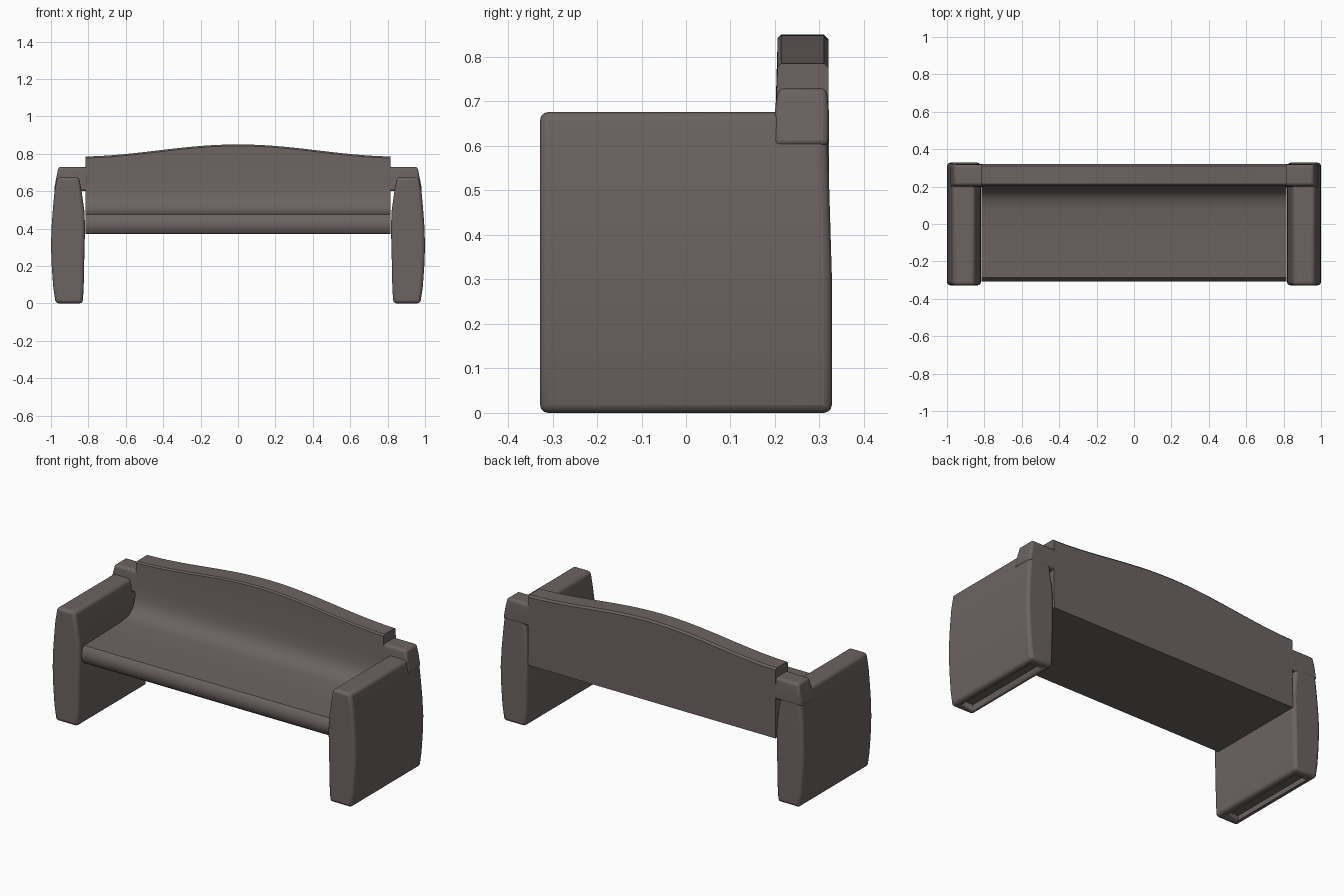
import bpy, bmesh, math

if "Cube" in bpy.data.objects:
    bpy.data.objects.remove(bpy.data.objects["Cube"])

mat = bpy.data.materials.new("warm grey plastic")
mat.diffuse_color = (0.150, 0.125, 0.122, 1)
mat.use_nodes = True
mat.node_tree.nodes["Principled BSDF"].inputs["Base Color"].default_value = mat.diffuse_color


def loft(name, sections, bevel, segments=3):
    """Skin a list of equal-length closed sections, cap the ends, round the edges."""
    bm = bmesh.new()
    rings = [[bm.verts.new(p) for p in s] for s in sections]
    n = len(rings[0])
    for a, b in zip(rings, rings[1:]):
        for i in range(n):
            j = (i + 1) % n
            bm.faces.new((a[i], a[j], b[j], b[i]))
    bm.faces.new(rings[0])
    bm.faces.new(rings[-1])
    bmesh.ops.recalc_face_normals(bm, faces=bm.faces)
    me = bpy.data.meshes.new(name)
    bm.to_mesh(me)
    bm.free()
    ob = bpy.data.objects.new(name, me)
    bpy.context.collection.objects.link(ob)
    me.materials.append(mat)
    if bevel:
        mod = ob.modifiers.new("round", 'BEVEL')
        mod.width, mod.segments = bevel, segments
        mod.limit_method, mod.angle_limit = 'ANGLE', math.radians(35)
    bpy.ops.object.select_all(action='DESELECT')
    ob.select_set(True)
    bpy.context.view_layer.objects.active = ob
    bpy.ops.object.shade_smooth_by_angle(angle=math.radians(40))
    return ob


def box(x0, x1, y0, y1, z):
    return [(x0, y0, z), (x1, y0, z), (x1, y1, z), (x0, y1, z)]


# Seat and arched backrest: one side profile swept across the width
def arch(x):
    return 0.785 + 0.065 * (0.5 + 0.5 * math.cos(math.pi * x / 0.86))


lower = [(0.322, 0.37), (-0.285, 0.37), (-0.302, 0.385), (-0.308, 0.42),
         (-0.303, 0.455), (-0.285, 0.474), (-0.1, 0.478), (0.08, 0.482),
         (0.14, 0.495), (0.175, 0.525), (0.192, 0.57), (0.2, 0.64)]
sections = []
for k in range(33):
    x = -0.815 + 1.63 * k / 32
    top = arch(x)
    upper = [(0.206, top - 0.008), (0.214, top), (0.31, top), (0.32, top - 0.01)]
    sections.append([(x, y, z) for y, z in lower + upper])
loft("seat_and_backrest", sections, 0)

# Outer and inner x of the bulging arm at each height
arm_shape = [(0.0, 0.83, 0.975), (0.09, 0.825, 0.988), (0.2, 0.823, 0.996),
             (0.31, 0.82, 1.0), (0.42, 0.818, 0.996), (0.5, 0.822, 0.99),
             (0.59, 0.835, 0.982), (0.676, 0.85, 0.967)]

for side, s in (("right", 1), ("left", -1)):
    # Slab arm that is also the leg
    arm = loft(side + "_arm",
               [box(s * a, s * b, -0.328, 0.328 - 0.012 * max(0, z - 0.3) / 0.4, z)
                for z, a, b in arm_shape], 0.018)
    # Slot recessed into the foot
    cutter = loft(side + "_foot_cutter",
                  [box(s * 0.865, s * 0.945, -0.28, 0.28, z) for z in (-0.05, 0.03)], 0)
    cutter.hide_render = True
    cutter.hide_viewport = True
    cut = arm.modifiers.new("foot slot", 'BOOLEAN')
    cut.object = cutter
    # Rear corner post rising above the arm
    loft(side + "_rear_post",
         [box(s * 0.80, s * 0.985, 0.196, 0.321, 0.60),
          box(s * 0.80, s * 0.970, 0.200, 0.321, 0.68),
          box(s * 0.80, s * 0.960, 0.207, 0.316, 0.730)], 0.014)
